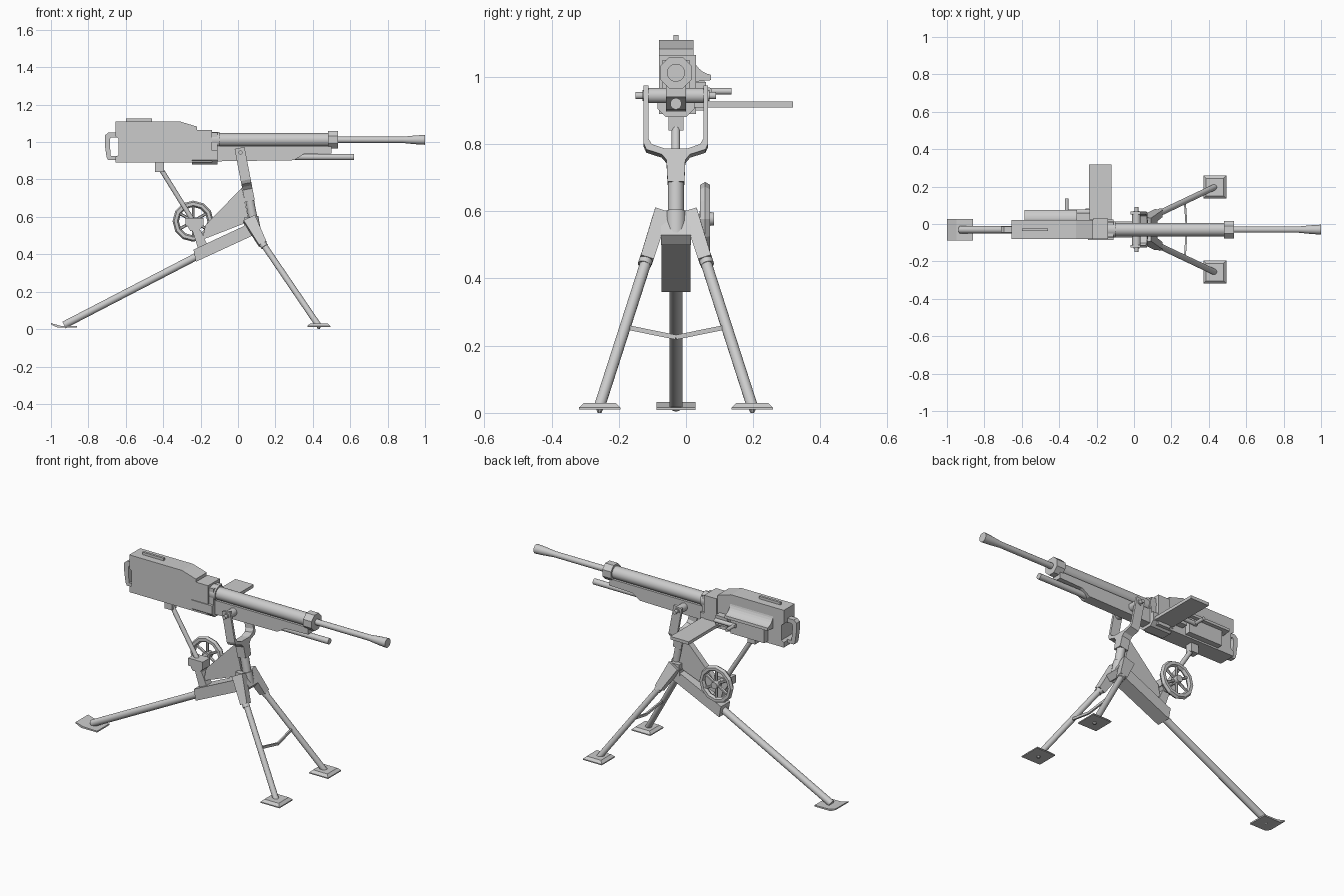
import bpy, bmesh, math
from mathutils import Vector, Matrix

if "Cube" in bpy.data.objects:
    bpy.data.objects.remove(bpy.data.objects["Cube"])

CY = -0.03  # centre plane of the whole model


def finish(name, bm):
    bmesh.ops.recalc_face_normals(bm, faces=bm.faces)
    me = bpy.data.meshes.new(name)
    bm.to_mesh(me)
    bm.free()
    ob = bpy.data.objects.new(name, me)
    bpy.context.collection.objects.link(ob)
    return ob


def prism(name, pts, axis, a, b):
    """Extrude a 2D outline: axis 'y' takes (x, z) points, 'x' takes (y, z) points."""
    bm = bmesh.new()
    put = (lambda u, v, d: (u, d, v)) if axis == 'y' else (lambda u, v, d: (d, u, v))
    lo = [bm.verts.new(put(u, v, a)) for u, v in pts]
    hi = [bm.verts.new(put(u, v, b)) for u, v in pts]
    bm.faces.new(lo)
    bm.faces.new(hi)
    n = len(pts)
    for i in range(n):
        bm.faces.new((lo[i], lo[(i + 1) % n], hi[(i + 1) % n], hi[i]))
    return finish(name, bm)


def box(name, x0, x1, y0, y1, z0, z1):
    return prism(name, [(x0, z0), (x1, z0), (x1, z1), (x0, z1)], 'y', y0, y1)


def lathe(name, p, q, prof, n=16):
    """Round part along p-q; prof holds (distance from p, radius)."""
    p, q = Vector(p), Vector(q)
    rot = (q - p).to_track_quat('Z', 'Y')
    bm = bmesh.new()
    rings = []
    for t, r in prof:
        rings.append([bm.verts.new(p + rot @ Vector((r * math.cos(a), r * math.sin(a), t)))
                      for a in (math.tau * (i + .5) / n for i in range(n))])
    for k in range(len(rings) - 1):
        for i in range(n):
            j = (i + 1) % n
            f = bm.faces.new((rings[k][i], rings[k][j], rings[k + 1][j], rings[k + 1][i]))
            f.smooth = n > 8 and abs(prof[k][0] - prof[k + 1][0]) > 1e-5
    bm.faces.new(rings[0])
    bm.faces.new(rings[-1])
    return finish(name, bm)


def tube(name, p, q, r, r2=None, n=16):
    length = (Vector(q) - Vector(p)).length
    return lathe(name, p, q, [(0, r), (length, r if r2 is None else r2)], n)


def beam(name, p, q, s0, s1, up=(1, 0, 0)):
    """Tapered rectangular bar; s0, s1 are half sizes (sideways, along up)."""
    p, q = Vector(p), Vector(q)
    d = (q - p).normalized()
    side = d.cross(Vector(up)).normalized()
    u = side.cross(d)
    bm = bmesh.new()
    ends = [[bm.verts.new(c + side * s[0] * i + u * s[1] * j)
             for i, j in ((-1, -1), (1, -1), (1, 1), (-1, 1))] for c, s in ((p, s0), (q, s1))]
    bm.faces.new(ends[0])
    bm.faces.new(ends[1])
    for i in range(4):
        j = (i + 1) % 4
        bm.faces.new((ends[0][i], ends[0][j], ends[1][j], ends[1][i]))
    return finish(name, bm)


def arc(cx, cz, r, a0, a1, n):
    return [(cx + r * math.cos(math.radians(a0 + (a1 - a0) * i / n)),
             cz + r * math.sin(math.radians(a0 + (a1 - a0) * i / n))) for i in range(n + 1)]


# Receiver body, front step and belly block
prism('receiver', [(-.655, .89), (-.655, .92), (-.64, .93), (-.64, 1.02), (-.655, 1.03), (-.655, 1.11),
                   (-.31, 1.11), (-.22, 1.083), (-.22, .89)], 'y', -.08, .022)
box('receiver_front', -.22, -.14, -.08, .03, .89, 1.065)
box('receiver_nose', -.14, -.11, -.07, .01, .89, 1.05)
prism('belly_block', [(-.085, .955), (-.085, .905), (-.06, .88), (0, .88), (.025, .905), (.025, .955)],
      'x', -.245, -.11)
box('top_rib', -.6, -.46, CY - .007, CY + .007, 1.105, 1.125)

# Rear grip loop
prism('rear_grip', [(-.64, 1.05), (-.695, 1.05), (-.712, 1.035), (-.712, .985), (-.703, .92), (-.695, .905),
                    (-.64, .905), (-.64, .925), (-.68, .925), (-.685, .985), (-.685, 1.015), (-.68, 1.025),
                    (-.64, 1.025)], 'y', CY - .016, CY + .016)

# Side cover with concave top, lower housing and charging handle
prism('side_cover', [(.02, 1.065)] + arc(.085, 1.07, .065, 190, 260, 6) + [(.075, .99), (.02, .985)],
      'x', -.585, -.305)
box('side_housing', -.55, -.33, .02, .055, .9, .99)
tube('handle_rod', (-.37, .065, .957), (-.235, .065, .957), .012)
tube('charging_handle', (-.36, .05, .957), (-.36, .135, .957), .01)
box('side_bracket', -.31, -.235, .02, .06, .93, .985)

# Feed tray
box('feed_tray', -.24, -.12, .0, .318, .908, .926)

# Barrel, jacket, collars
Z = 1.012
lathe('barrel', (-.14, CY, Z), (1, CY, Z),
      [(0, .017), (1.02, .017), (1.09, .024), (1.14, .027)], 16)
tube('barrel_jacket', (-.14, CY, Z), (.5, CY, Z), .036, n=20)
tube('rear_collar', (-.14, CY, Z), (-.1, CY, Z), .044)
tube('front_collar', (.48, CY, Z), (.535, CY, Z), .051, n=8)

# Lower cradle and rod
prism('cradle', [(-.12, .98), (.5, .98), (.5, .94), (.35, .935), (.3, .903), (-.12, .897)],
      'y', CY - .03, CY + .03)
tube('recoil_rod', (.3, CY, .92), (.62, CY, .92), .017)

# Trunnion pin
PX, PZ = .013, .944
lathe('trunnion', (PX, -.15, PZ), (PX, .09, PZ),
      [(0, .011), (.02, .011), (.02, .017), (.035, .017), (.035, .023), (.205, .023), (.205, .017),
       (.22, .017), (.22, .011), (.24, .011)])

# Yoke and pivot column, leaning backwards together
LEAN = Matrix.Translation((PX, CY, PZ)) @ Matrix.Rotation(-.19, 4, 'Y')
half_out = [(.096, .025), (.096, -.15), (.088, -.168), (.042, -.183), (.028, -.2), (.025, -.265)]
half_in = [(.082, .025), (.082, -.135), (.072, -.152), (.035, -.165)]
outline = half_out + [(-y, z) for y, z in reversed(half_out)] + \
    [(-y, z) for y, z in half_in] + list(reversed(half_in))
prism('yoke', outline, 'x', -.027, .027).matrix_world = LEAN
lathe('pivot_column', (0, 0, -.19), (0, 0, -.42),
      [(0, .024), (.16, .024), (.16, .03), (.23, .03)]).matrix_world = LEAN

# Gusset behind the column and rear leg socket
prism('gusset', [(.02, .755), (.06, .575), (-.19, .478), (-.175, .555)], 'y', CY - .018, CY + .018)
prism('rear_socket', [(-.238, .425), (.04, .555), (.1, .51), (-.225, .36)], 'y', CY - .043, CY + .043)
prism('hub', [(.035, .6), (.085, .6), (.125, .53), (.1, .5), (.03, .53)], 'y', CY - .045, CY + .045)

# Rear leg and foot
tube('rear_leg', (-.2, CY, .4), (-.93, CY, .022), .02)
prism('rear_foot', [(-1, .025), (-.965, .008), (-.86, .008), (-.86, .016), (-.95, .018), (-1, .032)],
      'y', CY - .058, CY + .058)

# Front legs, sockets, feet and brace, mirrored
for s, side in ((-1, 'left'), (1, 'right')):
    def P(x, dy, z):
        return (x, CY + s * dy, z)
    beam('front_socket_' + side, P(.06, .045, .59), P(.132, .088, .455), (.022, .034), (.02, .022))
    tube('front_leg_' + side, P(.09, .066, .52), P(.43, .227, .02), .0165)
    tube('leg_collar_' + side, P(.122, .084, .47), P(.143, .094, .44), .02)
    c = CY + s * .227
    foot = lathe('front_foot_' + side, (.432, c, .01), (.432, c, .03),
                 [(0, .087), (.006, .087), (.02, .066)], 4)
    tube('foot_spike_' + side, (.432, c, .012), (.432, c, 0), .012, .006, 8)
    beam('leg_brace_' + side, P(.272, .148, .255), P(.282, 0, .225), (.007, .005), (.007, .005))

# Elevating strut with its mounting and clamp
box('strut_mount', -.445, -.395, CY - .022, CY + .022, .84, .9)
tube('elevating_strut', (-.415, CY, .86), (-.235, CY, .57), .013)
box('strut_clamp', -.28, -.185, CY - .035, CY + .035, .55, .595)
prism('clamp_body', [(-.27, .55), (-.19, .55), (-.21, .525), (-.255, .525)], 'y', CY - .03, CY + .03)
prism('clamp_post', [(-.245, .53), (-.2, .53), (-.16, .44), (-.21, .42)], 'y', CY - .025, CY + .025)

# Handwheel: faceted rim, spokes, hub
WX, WY, WZ = -.24, .057, .577
bpy.ops.mesh.primitive_torus_add(major_segments=12, minor_segments=6, major_radius=.093,
                                 minor_radius=.017, location=(WX, WY, WZ),
                                 rotation=(math.pi / 2, 0, 0))
bpy.context.object.name = 'handwheel_rim'
for i in range(6):
    a = math.radians(90 + 60 * i)
    tube('handwheel_spoke_%d' % i, (WX, WY, WZ),
         (WX + .09 * math.cos(a), WY, WZ + .09 * math.sin(a)), .008, n=6)
lathe('handwheel_axle', (WX, CY, WZ), (WX, .083, WZ),
      [(0, .014), (.07, .014), (.07, .024), (.113, .02)], 12)
